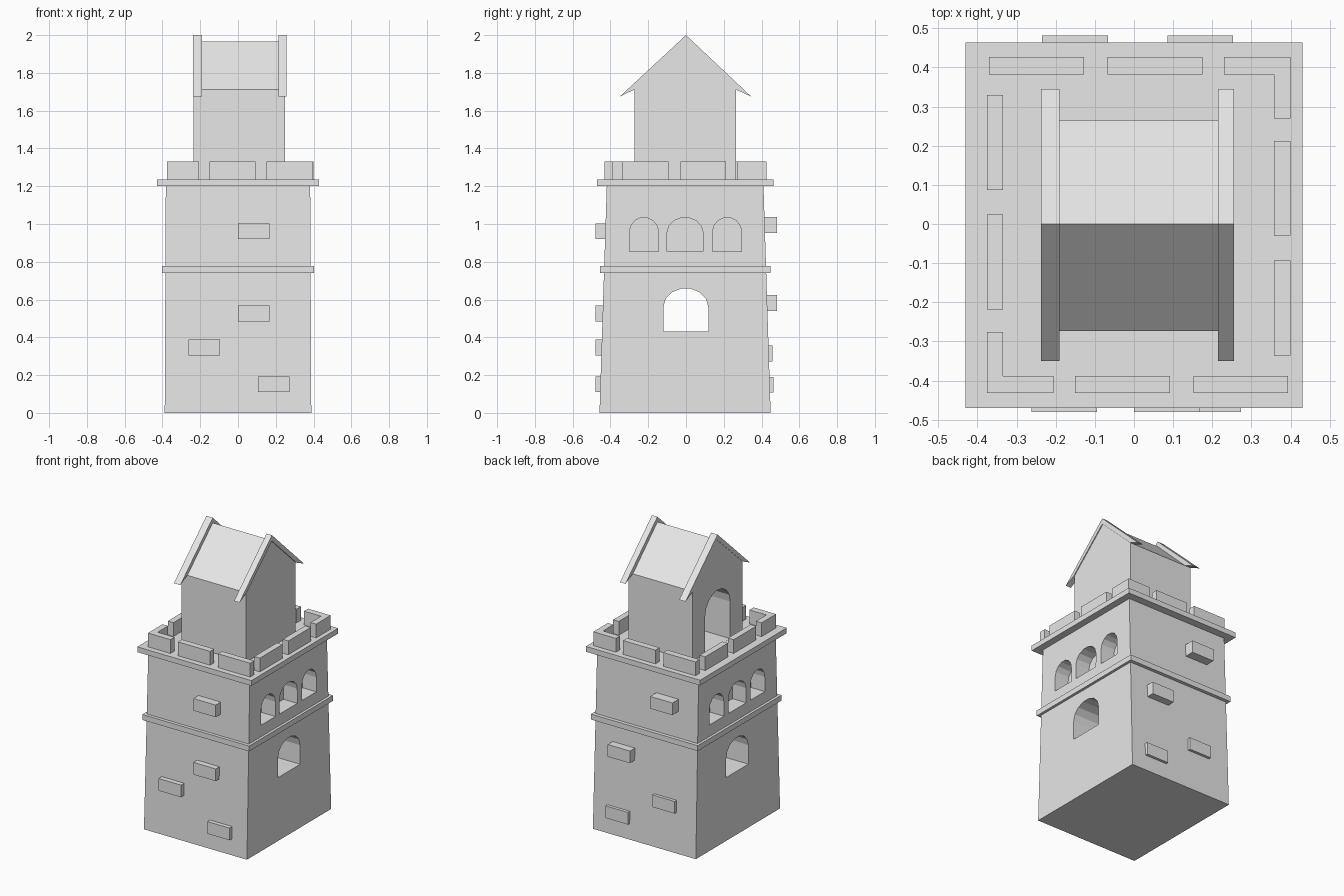
import bpy, bmesh, math
from mathutils import Vector

cube = bpy.data.objects.get("Cube")
if cube:
    bpy.data.objects.remove(cube, do_unlink=True)

stone = bpy.data.materials.new("grey_stone")
stone.use_nodes = True
GREY = (0.8, 0.8, 0.8, 1)
stone.diffuse_color = GREY
stone.node_tree.nodes["Principled BSDF"].inputs["Base Color"].default_value = GREY


def finish(name, bm):
    bmesh.ops.recalc_face_normals(bm, faces=bm.faces)
    mesh = bpy.data.meshes.new(name)
    bm.to_mesh(mesh)
    bm.free()
    mesh.materials.append(stone)
    ob = bpy.data.objects.new(name, mesh)
    bpy.context.collection.objects.link(ob)
    return ob


def prism(name, points, direction):
    """Extrude a closed outline along a direction."""
    bm = bmesh.new()
    face = bm.faces.new([bm.verts.new(p) for p in points])
    top = bmesh.ops.extrude_face_region(bm, geom=[face])["geom"]
    bmesh.ops.translate(bm, vec=Vector(direction),
                        verts=[v for v in top if isinstance(v, bmesh.types.BMVert)])
    return finish(name, bm)


def box(name, x, y, z):
    pts = [(x[0], y[0], z[0]), (x[1], y[0], z[0]), (x[1], y[1], z[0]), (x[0], y[1], z[0])]
    return prism(name, pts, (0, 0, z[1] - z[0]))


def side_profile(name, outline, x):
    """Extrude a (y, z) outline between two x positions."""
    return prism(name, [(x[0], y, z) for y, z in outline], (x[1] - x[0], 0, 0))


def cut_arch(target, y, z, x, rise, steps=7):
    """Cut a round-headed opening running along x."""
    mid, half, spring = sum(y) / 2, (y[1] - y[0]) / 2, z[1] - rise
    outline = [(y[0], z[0]), (y[1], z[0])]
    for i in range(steps + 1):
        a = math.pi * i / steps
        outline.append((mid + half * math.cos(a), spring + rise * math.sin(a)))
    cutter = side_profile("arch_cutter", outline, x)
    cutter.hide_render = True
    mod = target.modifiers.new("arch", 'BOOLEAN')
    mod.operation, mod.solver, mod.object = 'DIFFERENCE', 'EXACT', cutter
    bpy.context.view_layer.objects.active = target
    bpy.ops.object.modifier_apply(modifier=mod.name)
    bpy.data.objects.remove(cutter, do_unlink=True)


# Tapered tower body
body = box("tower_body", (-0.388, 0.388), (-0.458, 0.448), (0, 1.21))
for v in body.data.vertices:
    if v.co.z > 1:
        v.co.x *= 0.985
        v.co.y = v.co.y * 0.915

# Passage through the tower and blind arches on both sides
cut_arch(body, (-0.12, 0.118), (0.43, 0.66), (-0.6, 0.6), 0.1)
for y in ((-0.3, -0.145), (-0.1, 0.09), (0.14, 0.295)):
    for s in (-1, 1):
        cut_arch(body, y, (0.855, 1.035), (s * 0.28, s * 0.6), 0.08)

# Stone ledges
box("middle_ledge", (-0.402, 0.402), (-0.455, 0.448), (0.74, 0.777))
box("top_ledge", (-0.43, 0.43), (-0.47, 0.463), (1.2, 1.236))

# Battlements: half the ring, repeated by a half turn
ZB = (1.23, 1.33)
CX, CY = 0.012, -0.003


def turned(pair, centre):
    return (2 * centre - pair[1], 2 * centre - pair[0])


half_ring = [((-0.37, -0.128), (0.382, 0.426)),
             ((-0.068, 0.175), (0.382, 0.426)),
             ((0.358, 0.4), (-0.03, 0.212)),
             ((0.358, 0.4), (-0.336, -0.093))]
for x, y in half_ring:
    box("battlement", x, y, ZB)
    box("battlement", turned(x, CX), turned(y, CY), ZB)
corner = [(0.23, 0.382), (0.358, 0.382), (0.358, 0.27),
          (0.4, 0.27), (0.4, 0.426), (0.23, 0.426)]
prism("corner_battlement", [(x, y, ZB[0]) for x, y in corner], (0, 0, 0.1))
prism("corner_battlement", [(2 * CX - x, 2 * CY - y, ZB[0]) for x, y in corner], (0, 0, 0.1))

# Roof house with an arched doorway
house = side_profile("roof_house", [(-0.273, 1.22), (0.264, 1.22), (0.264, 1.712),
                                    (0, 1.965), (-0.273, 1.712)], (-0.235, 0.25))
cut_arch(house, (-0.14, 0.13), (1.237, 1.62), (-0.5, 0.2), 0.13, 8)

# Raised gable trims with pointed eaves
gable = [(0, 2), (0.345, 1.675), (0.264, 1.712), (0, 1.96), (-0.273, 1.712), (-0.35, 1.675)]
for x in ((-0.238, -0.19), (0.215, 0.256)):
    side_profile("gable_trim", gable, x)

# Protruding bricks on the front and back: x start, z start, outer y
for x, z in ((0, 0.92), (0, 0.485), (-0.262, 0.305), (0.105, 0.11)):
    box("front_brick", (x, x + 0.168), (-0.48, -0.4), (z, z + 0.083))
for x, z, y in ((-0.235, 0.953, 0.482), (0.085, 0.54, 0.482),
                (-0.235, 0.273, 0.458), (0.113, 0.107, 0.463)):
    box("back_brick", (x, x + 0.168), (0.38, y), (z, z + 0.083))
